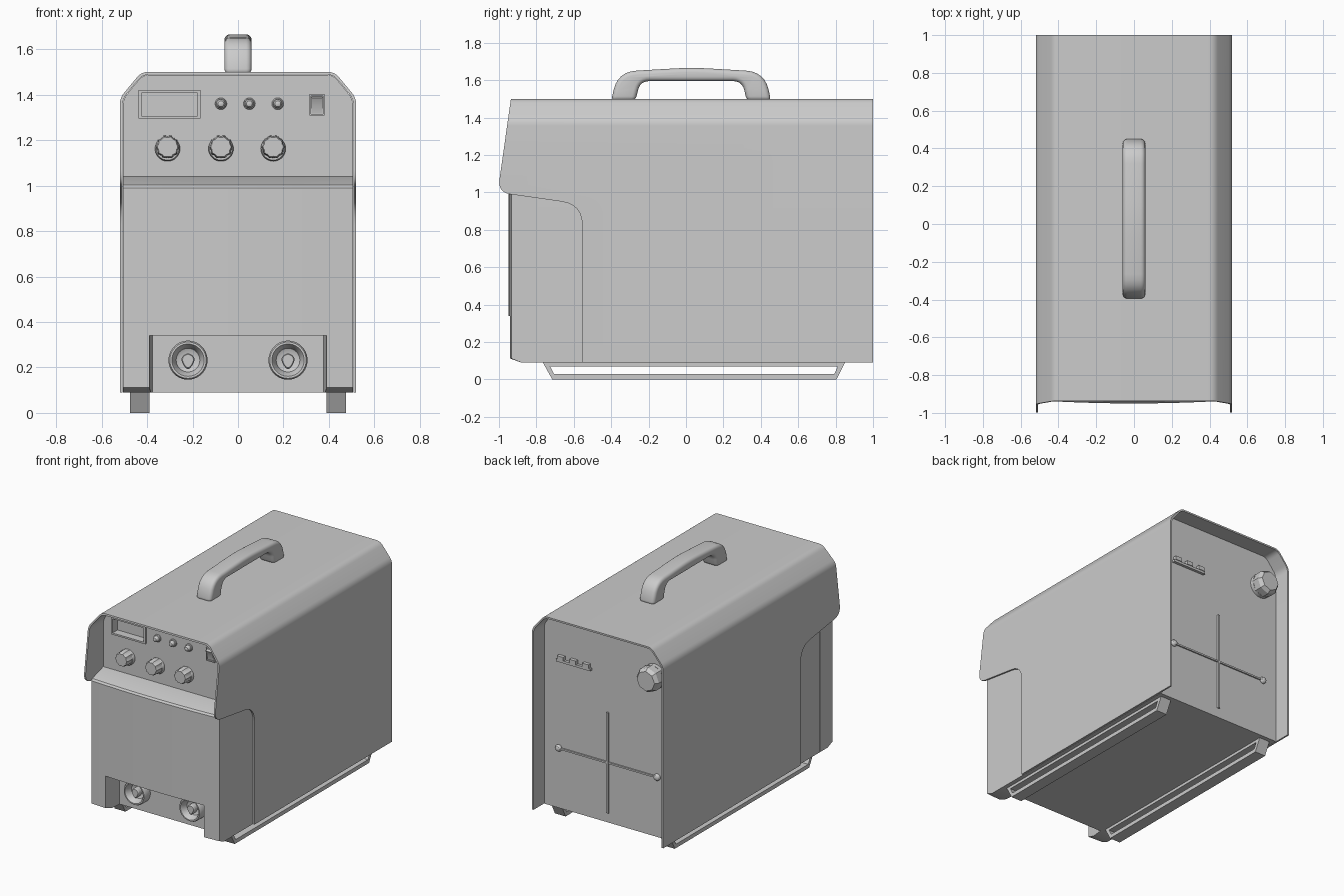
import bpy, bmesh, math
from mathutils import Vector

if "Cube" in bpy.data.objects:
    bpy.data.objects.remove(bpy.data.objects["Cube"])


def loft(name, loops):
    """Closed solid through equal-length loops of 3D points, capped at both ends."""
    bm = bmesh.new()
    rings = [[bm.verts.new(p) for p in loop] for loop in loops]
    n = len(rings[0])
    for a, b in zip(rings, rings[1:]):
        for i in range(n):
            j = (i + 1) % n
            bm.faces.new((a[i], a[j], b[j], b[i]))
    bm.faces.new(rings[0])
    bm.faces.new(rings[-1])
    bmesh.ops.recalc_face_normals(bm, faces=bm.faces)
    me = bpy.data.meshes.new(name)
    bm.to_mesh(me)
    bm.free()
    ob = bpy.data.objects.new(name, me)
    bpy.context.collection.objects.link(ob)
    return ob


def prism(name, pts, axis, a, b):
    """Extrude a 2D outline along x (pts are y,z) or y (pts are x,z)."""
    if axis == 'x':
        return loft(name, [[(t, p, q) for p, q in pts] for t in (a, b)])
    return loft(name, [[(p, t, q) for p, q in pts] for t in (a, b)])


def box(name, x0, x1, y0, y1, z0, z1):
    return prism(name, [(x0, z0), (x1, z0), (x1, z1), (x0, z1)], 'y', y0, y1)


def fillet(pts, seg=6):
    """Round the corners of an outline given as (a, b, radius)."""
    out = []
    for i, (a, b, r) in enumerate(pts):
        p = Vector((a, b))
        if r == 0:
            out.append((a, b))
            continue
        u = p + (Vector(pts[i - 1][:2]) - p).normalized() * r
        v = p + (Vector(pts[(i + 1) % len(pts)][:2]) - p).normalized() * r
        for k in range(seg + 1):
            t = k / seg
            out.append(tuple(u * (1 - t) ** 2 + p * 2 * t * (1 - t) + v * t * t))
    return out


def lathe(name, x, y, z, prof, n=32, flute=0, out=-1):
    """Turned part on the y axis; prof is (radius, distance outwards)."""
    loops = []
    for r, d in prof:
        ang = [2 * math.pi * i / n for i in range(n)]
        rad = [r * (1 + flute * math.cos(10 * a)) for a in ang]
        loops.append([(x + q * math.cos(a), y + out * d, z + q * math.sin(a)) for a, q in zip(ang, rad)])
    return loft(name, loops)


def boolean(ob, cutter, op):
    m = ob.modifiers.new("cut", 'BOOLEAN')
    m.operation, m.object, m.solver = op, cutter, 'EXACT'
    apply(ob)
    bpy.data.objects.remove(cutter)


def apply(ob):
    bpy.context.view_layer.update()
    dg = bpy.context.evaluated_depsgraph_get()
    me = bpy.data.meshes.new_from_object(ob.evaluated_get(dg))
    ob.modifiers.clear()
    ob.data = me


def bevel(ob, w, seg=2):
    m = ob.modifiers.new("bevel", 'BEVEL')
    m.width, m.segments, m.limit_method, m.angle_limit = w, seg, 'ANGLE', math.radians(40)
    apply(ob)


def arch(w, top, ch_x, ch_z):
    half = fillet([(w, .09, 0), (w, ch_z, .03), (ch_x, top, .03), (0, top, 0)])
    return half + [(-x, z) for x, z in reversed(half[:-1])]


# Sheet metal shell, trimmed to its side profile
outer = arch(.52, 1.5, .425, 1.385)
inner = arch(.508, 1.488, .42, 1.381)
shell = prism("outer_shell", outer + inner[::-1], 'y', -1.05, 1.0)
side = fillet([(1.1, 0, 0), (1.1, 1.6, 0), (-.922, 1.6, 0), (-1.007, 1.0, .07),
               (-.555, .935, .11), (-.555, 0, 0)])
boolean(shell, prism("shell_trim", side, 'x', -.7, .7), 'INTERSECT')

# Inner body with display recess
body = prism("inner_body", arch(.506, 1.487, .419, 1.38), 'y', -.80, .88)
boolean(body, box("display_cut", -.425, -.178, -.9, -.755, 1.307, 1.408), 'DIFFERENCE')

# Front cover: gently bulged, with a connector notch
prof = [(-.79, .09), (-.88, .09), (-.95, .112), (-.95, .99), (-.94, 1.003), (-.80, 1.04), (-.79, 1.04)]
loops = []
for i in range(17):
    x = -.5065 + 1.013 * i / 16
    dy = .016 * (x / .5065) ** 2
    loops.append([(x, y + (dy if y < -.9 else 0), z) for y, z in prof])
cover = loft("front_cover", loops)
notch = loft("notch_cut", [[(-w, y, 0), (w, y, 0), (w, y, .34), (-w, y, .34)]
                           for w, y in ((.40, -1.05), (.372, -.75))])
boolean(cover, notch, 'DIFFERENCE')

# Carrying handle
handle = prism("carry_handle", fillet([
    (-.40, 1.49, 0), (-.365, 1.645, .10), (.03, 1.668, .1), (.42, 1.645, .10), (.455, 1.49, 0),
    (.325, 1.49, 0), (.30, 1.595, .05), (-.245, 1.595, .05), (-.27, 1.49, 0)]), 'x', -.06, .06)
bevel(handle, .024, 4)

# Skid rails
for s, label in ((-1, "left"), (1, "right")):
    rail = prism(label + "_skid_rail", [(-.765, .09), (-.715, 0), (.805, 0), (.85, .09)],
                 'x', s * .39, s * .475)
    boolean(rail, prism("rail_cut", [(-.727, .07), (-.705, .028), (.792, .028), (.812, .07)],
                        'x', -.6, .6), 'DIFFERENCE')

# Display frame
frame = box("display_frame", -.437, -.166, -.812, -.795, 1.295, 1.42)
boolean(frame, box("frame_cut", -.425, -.178, -.9, -.7, 1.307, 1.408), 'DIFFERENCE')

# Indicator lamps and control knobs
for i, x in enumerate((-.075, .05, .175)):
    lathe(f"lamp_ring_{i}", x, -.797, 1.36, [(.026, 0), (.026, .01), (.022, .014)], 20)
    lathe(f"lamp_{i}", x, -.80, 1.36,
          [(.02, 0), (.02, .02), (.0185, .028), (.013, .036), (.005, .039)], 20)
for i, x in enumerate((-.31, -.075, .155)):
    lathe(f"knob_base_{i}", x, -.797, 1.162, [(.055, 0), (.055, .015), (.050, .024)])
    lathe(f"control_knob_{i}", x, -.81, 1.17,
          [(.050, 0), (.048, .06), (.043, .07)], 40, .05)

# Power switch
sw = box("switch_frame", .314, .38, -.812, -.795, 1.308, 1.402)
boolean(sw, box("switch_cut", .321, .373, -.9, -.803, 1.316, 1.394), 'DIFFERENCE')
prism("switch_rocker", [(-.80, 1.318), (-.806, 1.318), (-.812, 1.355), (-.828, 1.385),
                        (-.80, 1.392)], 'x', .323, .371)

# Cable sockets: dished ring with a teardrop pin
for i, x in enumerate((-.22, .22)):
    lathe(f"cable_socket_{i}", x, -.797, .232,
          [(.086, 0), (.086, .055), (.08, .066), (.071, .066), (.064, .055), (.052, .02), (.035, .012)], 40)
    drop = []
    for k in range(24):
        a = 2 * math.pi * k / 24
        stretch = 1.35 if math.sin(a) < 0 else 1.0
        pinch = 1 - .35 * max(0, -math.sin(a))
        drop.append((.029 * math.cos(a) * pinch, .029 * math.sin(a) * stretch))
    loft(f"socket_pin_{i}", [[(x + p * f, y, .232 + q * f) for p, q in drop]
                             for f, y in ((1, -.80), (1, -.845), (.85, -.852))])

# Rear cross bars with end caps
box("rear_vertical_bar", -.008, .008, .875, .892, .16, .88)
box("rear_horizontal_bar", -.39, .39, .875, .89, .514, .526)
for i, x in enumerate((-.39, .39)):
    lathe(f"bar_end_{i}", x, .878, .52, [(.024, 0), (.024, .01), (.018, .02), (.008, .025)], 16, 0, 1)

# Rear terminal strip
box("terminal_strip", .13, .40, .875, .90, 1.145, 1.162)
for i in range(3):
    x = .165 + .1 * i
    box(f"terminal_{i}", x - .025, x + .025, .875, .905, 1.162, 1.19)

# Rear cable gland
lathe("cable_gland_base", -.37, .878, 1.24, [(.085, 0), (.085, .03)], 24, 0, 1)
lathe("cable_gland", -.37, .90, 1.24, [(.088, 0), (.088, .06), (.07, .085)], 8, 0, 1)

# Smooth shading with crisp edges
for ob in bpy.context.collection.objects:
    ob.select_set(True)
    bpy.context.view_layer.objects.active = ob
bpy.ops.object.shade_smooth_by_angle(angle=math.radians(30))
